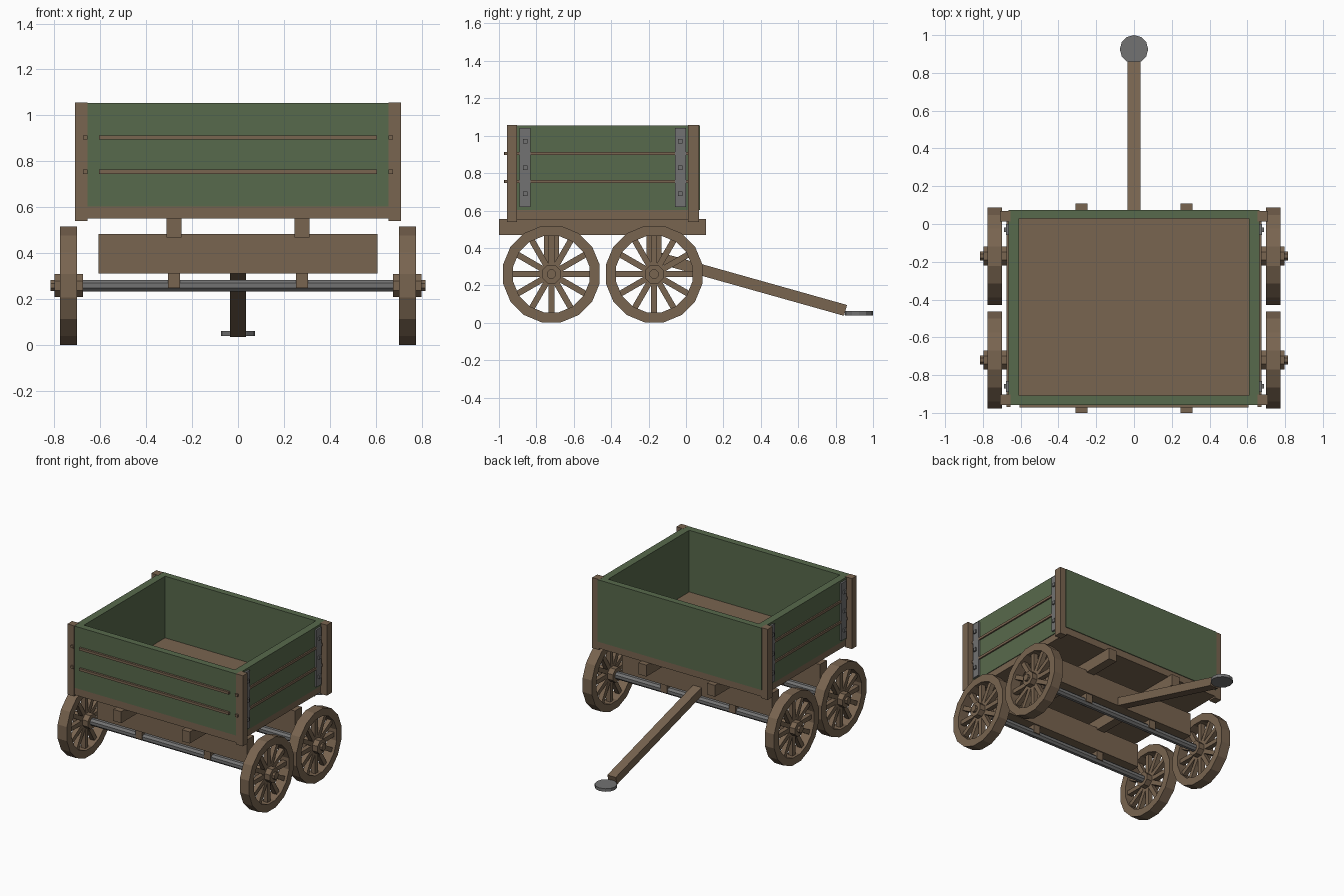
import bpy, bmesh, math
from mathutils import Matrix, Vector

if "Cube" in bpy.data.objects:
    bpy.data.objects.remove(bpy.data.objects["Cube"])


def material(name, rgb):
    m = bpy.data.materials.new(name)
    m.diffuse_color = (*rgb, 1)
    m.use_nodes = True
    m.node_tree.nodes["Principled BSDF"].inputs["Base Color"].default_value = m.diffuse_color
    return m


WOOD = material("brown wood", (0.19, 0.128, 0.08))
GREEN = material("green paint", (0.097, 0.142, 0.072))
IRON = material("grey iron", (0.17, 0.17, 0.17))


def finish(name, bm, mat):
    bmesh.ops.recalc_face_normals(bm, faces=bm.faces[:])
    me = bpy.data.meshes.new(name)
    bm.to_mesh(me)
    bm.free()
    me.materials.append(mat)
    ob = bpy.data.objects.new(name, me)
    bpy.context.collection.objects.link(ob)
    return ob


def add_box(bm, x, y, z, turn=Matrix()):
    """Box from (min, max) ranges, then turned."""
    c = Vector([(r[0] + r[1]) / 2 for r in (x, y, z)])
    s = [abs(r[1] - r[0]) for r in (x, y, z)]
    bmesh.ops.create_cube(bm, size=1, matrix=turn @ Matrix.Translation(c) @ Matrix.Diagonal((*s, 1)))


def box(name, x, y, z, mat):
    bm = bmesh.new()
    add_box(bm, x, y, z)
    return finish(name, bm, mat)


def add_rod(bm, r, x0, x1, sides):
    """Closed cylinder along x."""
    m = (Matrix.Translation(((x0 + x1) / 2, 0, 0)) @ Matrix.Rotation(math.pi / 2, 4, 'Y')
         @ Matrix.Rotation(math.pi / sides, 4, 'Z'))
    bmesh.ops.create_cone(bm, cap_ends=True, segments=sides, radius1=r, radius2=r,
                          depth=abs(x1 - x0), matrix=m)


def wheel(name, side, y):
    bm = bmesh.new()
    n = 16
    # rim: rectangular section swept around the axle
    rings = []
    for i in range(n):
        a = math.tau * (i + 0.5) / n
        rings.append([bm.verts.new((px, r * math.cos(a), r * math.sin(a)))
                      for px, r in ((0.70, 0.263), (0.775, 0.263), (0.775, 0.208), (0.70, 0.208))])
    for i in range(n):
        a, b = rings[i], rings[(i + 1) % n]
        for k in range(4):
            j = (k + 1) % 4
            bm.faces.new((a[k], a[j], b[j], b[k]))
    # spokes
    for i in range(12):
        add_box(bm, (0.72, 0.755), (-0.016, 0.016), (0.03, 0.21),
                Matrix.Rotation(math.tau * i / 12, 4, 'X'))
    # hub and cap
    add_rod(bm, 0.054, 0.675, 0.798, 8)
    add_rod(bm, 0.026, 0.79, 0.815, 8)
    bmesh.ops.transform(bm, matrix=Matrix.Translation((0, y, 0.26)) @ Matrix.Diagonal((side, 1, 1, 1)),
                        verts=bm.verts[:])
    finish(name, bm, WOOD)


# cargo box
box("floor", (-0.66, 0.66), (-0.957, 0.07), (0.552, 0.604), WOOD)
box("front_panel", (-0.665, 0.665), (-0.957, -0.908), (0.602, 1.055), GREEN)
box("back_panel", (-0.665, 0.665), (0.028, 0.075), (0.602, 1.055), GREEN)
for z in (0.755, 0.905):
    box("front_rail", (-0.605, 0.605), (-0.972, -0.95), (z - 0.009, z + 0.009), WOOD)

for s, label in ((-1, "left"), (1, "right")):
    box(label + "_panel", (s * 0.61, s * 0.665), (-0.91, 0.03), (0.602, 1.055), GREEN)
    # corner posts
    for y0, y1 in ((-0.958, -0.903), (0.012, 0.07)):
        box(label + "_corner_post", (s * 0.655, s * 0.71), (y0, y1), (0.54, 1.056), WOOD)
    # side rails
    for z in (0.755, 0.905):
        box(label + "_rail", (s * 0.655, s * 0.675), (-0.97, 0.015), (z - 0.009, z + 0.009), WOOD)
    # iron straps with bolts
    for y in (-0.86, -0.03):
        box(label + "_strap", (s * 0.66, s * 0.678), (y - 0.029, y + 0.029), (0.62, 1.04), IRON)
        for z in (0.69, 0.83, 0.97):
            box(label + "_bolt", (s * 0.67, s * 0.688), (y - 0.012, y + 0.012), (z - 0.012, z + 0.012), IRON)
    # long beam under the floor
    box(label + "_beam", (s * 0.245, s * 0.31), (-1.0, 0.108), (0.47, 0.554), WOOD)

# running gear
for label, y in (("front", -0.72), ("back", -0.17)):
    box(label + "_bolster", (-0.607, 0.607), (y - 0.04, y + 0.04), (0.312, 0.485), WOOD)
    for s in (-1, 1):
        box(label + "_axle_block", (s * 0.252, s * 0.305), (y - 0.032, y + 0.032), (0.25, 0.32), WOOD)
        wheel(label + "_wheel", s, y)
    bm = bmesh.new()
    add_rod(bm, 0.027, -0.69, 0.69, 8)
    bmesh.ops.translate(bm, verts=bm.verts[:], vec=(0, y, 0.26))
    finish(label + "_axle", bm, IRON)

# sloping drawbar with a flat iron hitch plate
bm = bmesh.new()
a, b = Vector((0, -0.16, 0.351)), Vector((0, 0.853, 0.066))
d = b - a
add_box(bm, (-0.034, 0.034), (0, d.length), (-0.03, 0.03),
        Matrix.Translation(a) @ Matrix.Rotation(math.atan2(d.z, d.y), 4, 'X'))
finish("drawbar", bm, WOOD)

bm = bmesh.new()
bmesh.ops.create_cone(bm, cap_ends=True, segments=12, radius1=0.075, radius2=0.075, depth=0.022,
                      matrix=Matrix.Translation((0, 0.925, 0.051)))
finish("hitch_plate", bm, IRON)
